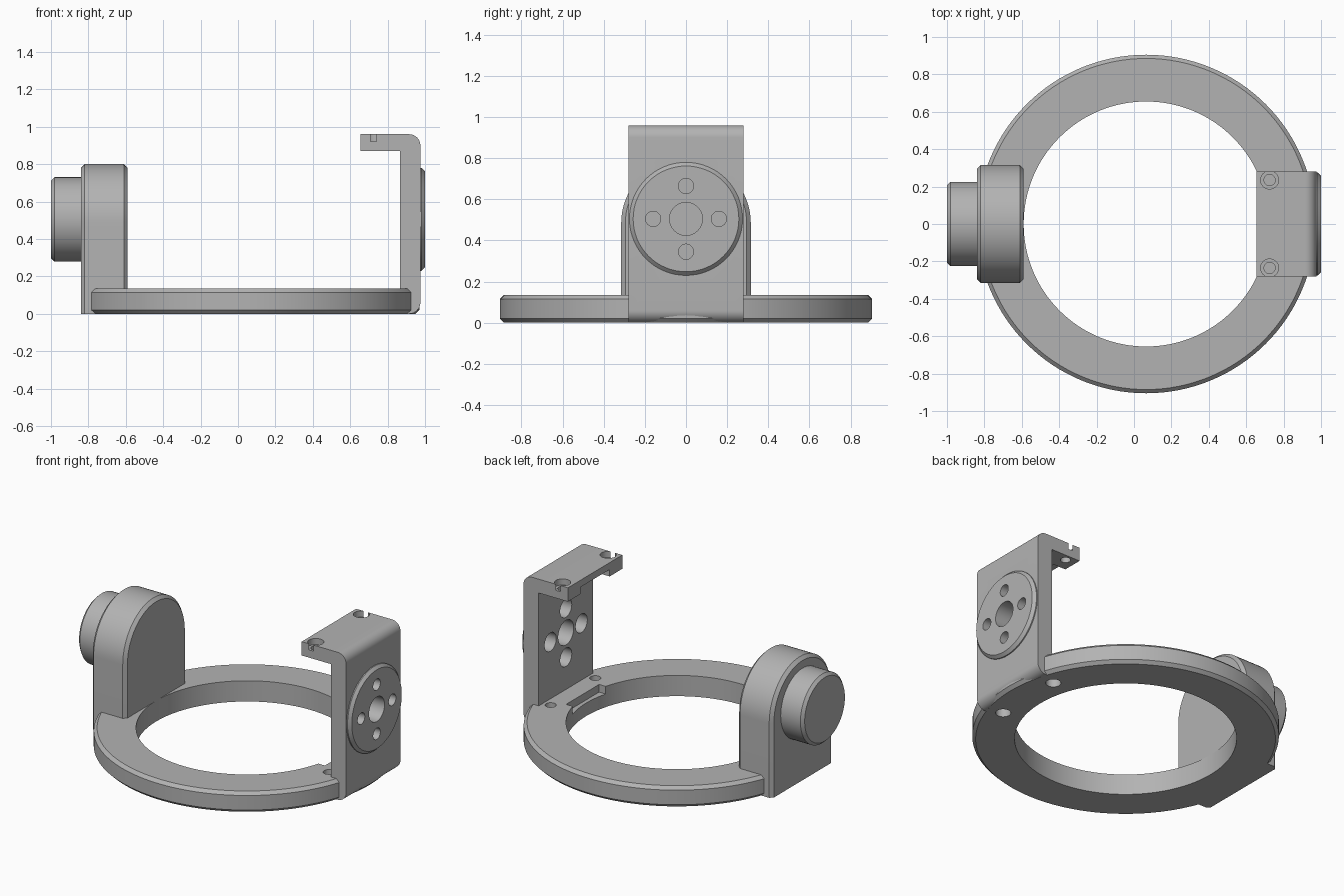
import bpy, bmesh, math

if "Cube" in bpy.data.objects:
    bpy.data.objects.remove(bpy.data.objects["Cube"])

grey = bpy.data.materials.new("light grey")
grey.diffuse_color = (0.45, 0.45, 0.45, 1)
grey.use_nodes = True
grey.node_tree.nodes["Principled BSDF"].inputs["Base Color"].default_value = grey.diffuse_color
RING_X, PIVOT_Z = 0.065, 0.505


def make(name, bm):
    bmesh.ops.recalc_face_normals(bm, faces=bm.faces)
    mesh = bpy.data.meshes.new(name)
    bm.to_mesh(mesh)
    bm.free()
    mesh.materials.append(grey)
    ob = bpy.data.objects.new(name, mesh)
    bpy.context.collection.objects.link(ob)
    return ob


def loft(name, sections, closed=False):
    """Skin a list of equal-length point loops."""
    bm = bmesh.new()
    loops = [[bm.verts.new(p) for p in s] for s in sections]
    n = len(loops[0])
    pairs = list(zip(loops, loops[1:]))
    if closed:
        pairs.append((loops[-1], loops[0]))
    for a, b in pairs:
        for i in range(n):
            j = (i + 1) % n
            bm.faces.new((a[i], a[j], b[j], b[i]))
    if not closed:
        bm.faces.new(loops[0])
        bm.faces.new(loops[-1])
    return make(name, bm)


def circle(r, n):
    return [(r * math.cos(2 * math.pi * i / n), r * math.sin(2 * math.pi * i / n)) for i in range(n)]


def rod_x(name, steps, y=0, z=PIVOT_Z, n=64):
    """Turned part along x from (x, radius) steps."""
    return loft(name, [[(x, y + a, z + b) for a, b in circle(r, n)] for x, r in steps])


def rod_z(name, steps, x, y, n=32):
    return loft(name, [[(x + a, y + b, z) for a, b in circle(r, n)] for z, r in steps])


def box(name, x0, x1, y, z0, z1):
    return loft(name, [[(x0, -y, z), (x1, -y, z), (x1, y, z), (x0, y, z)] for z in (z0, z1)])


def cut(ob, cutter):
    mod = ob.modifiers.new("cut", 'BOOLEAN')
    mod.operation = 'DIFFERENCE'
    mod.solver = 'EXACT'
    mod.object = cutter
    bpy.context.view_layer.objects.active = ob
    bpy.ops.object.modifier_apply(modifier=mod.name)
    bpy.data.objects.remove(cutter)


# Base ring with chamfered outer edges
profile = [(0.655, 0), (0.885, 0), (0.905, 0.02), (0.905, 0.115), (0.885, 0.135), (0.655, 0.135)]
ring = loft("base_ring", [[(RING_X + a, b, z) for a, b in circle(r, 128)] for r, z in profile], True)
cut(ring, box("slot_cutter", 0.5, 0.745, 0.17, 0.085, 0.3))
for y in (-0.23, 0.23):
    cut(ring, rod_z("screw_cutter", [(-0.05, 0.045), (0.06, 0.045), (0.0601, 0.033), (0.3, 0.033)], 0.815, y))


# Arched pivot housing with chamfered faces
def arch(x, d):
    r, zc = 0.315 - d, 0.485
    pts = [(x, r * math.cos(math.pi * i / 40), zc + r * math.sin(math.pi * i / 40)) for i in range(41)]
    return pts + [(x, -r, 0), (x, r, 0)]


housing = loft("pivot_housing", [arch(-0.84, 0.02), arch(-0.82, 0), arch(-0.61, 0), arch(-0.59, 0.02)])

# Round knob on the housing
knob = rod_x("pivot_knob", [(-1.0, 0.207), (-0.982, 0.225), (-0.83, 0.225)])

# Hooked bracket: side profile with rounded outer corners
R = 0.06


def corner(zc, start):
    return [(0.975 - R + R * math.cos(math.radians(start + 9 * i)),
             zc + R * math.sin(math.radians(start + 9 * i))) for i in range(11)]


side = [(0.865, 0)] + corner(R, -90) + corner(0.96 - R, 0) + [(0.655, 0.96), (0.655, 0.87), (0.865, 0.87)]
bracket = loft("hook_bracket", [[(x, y, z) for x, z in side] for y in (-0.28, 0.28)])
cut(bracket, box("lip_cutter", 0.5, 0.745, 0.15, 0.8, 0.915))
for y in (-0.235, 0.235):
    cut(bracket, rod_z("lip_hole_cutter", [(0.8, 0.03), (0.92, 0.03), (0.9201, 0.048), (1.1, 0.048)], 0.725, y))

# Raised round boss on the outside of the bracket
boss = rod_x("bracket_boss", [(0.97, 0.275), (0.982, 0.275), (1.0, 0.257)])

# Centre bore and four stepped screw holes through bracket and boss
for ob in (bracket, boss):
    cut(ob, rod_x("bore_cutter", [(0.8, 0.08), (1.1, 0.08)], n=48))
    for k in range(4):
        a = k * math.pi / 2
        cut(ob, rod_x("bolt_cutter", [(0.8, 0.06), (0.94, 0.06), (0.9401, 0.037), (1.1, 0.037)],
                      0.16 * math.cos(a), PIVOT_Z + 0.16 * math.sin(a), 32))

# Smooth curves, crisp edges
for ob in (ring, housing, knob, bracket, boss):
    bpy.ops.object.select_all(action='DESELECT')
    ob.select_set(True)
    bpy.context.view_layer.objects.active = ob
    bpy.ops.object.shade_smooth_by_angle(angle=math.radians(30))
